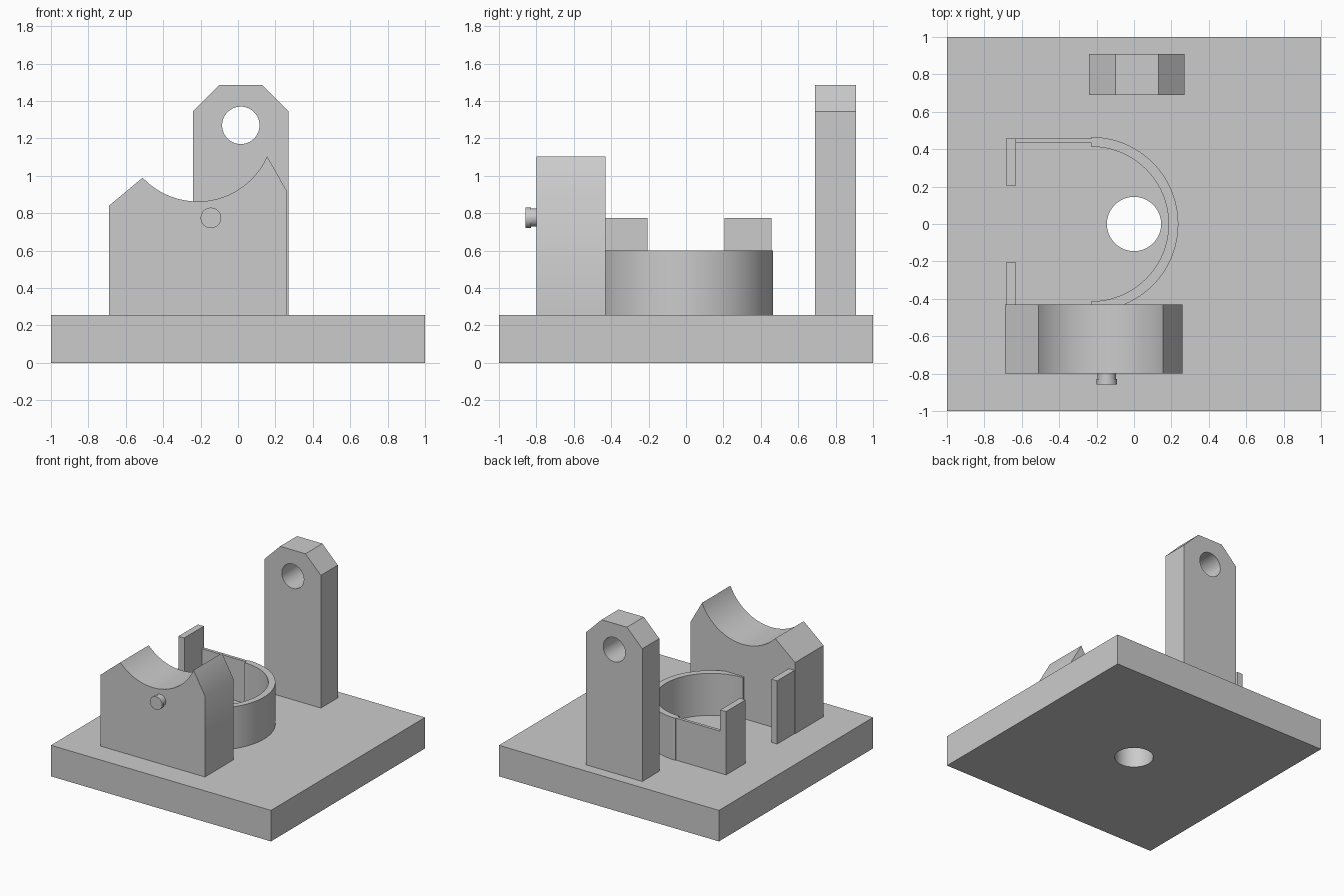
import bpy, bmesh
from math import sin, cos, pi, atan2, hypot, radians
from mathutils import Matrix

if "Cube" in bpy.data.objects:
    bpy.data.objects.remove(bpy.data.objects["Cube"], do_unlink=True)

GREY = (0.6, 0.6, 0.6, 1)
mat = bpy.data.materials.new("plain grey")
mat.use_nodes = True
mat.diffuse_color = GREY
mat.node_tree.nodes["Principled BSDF"].inputs["Base Color"].default_value = GREY

BASE_TOP = 0.255
SINK = 0.25          # parts start slightly inside the base


def activate(ob):
    bpy.ops.object.select_all(action='DESELECT')
    ob.select_set(True)
    bpy.context.view_layer.objects.active = ob


def smooth(ob):
    activate(ob)
    bpy.ops.object.shade_smooth_by_angle(angle=radians(30))


def prism(name, outline, start, end, axis='Z'):
    """Extrude a 2D outline along z, or an x-z outline along y."""
    bm = bmesh.new()
    place = (lambda a, b: (a, b, start)) if axis == 'Z' else (lambda a, b: (a, start, b))
    face = bm.faces.new([bm.verts.new(place(a, b)) for a, b in outline])
    moved = bmesh.ops.extrude_face_region(bm, geom=[face])["geom"]
    step = end - start
    bmesh.ops.translate(bm, verts=[v for v in moved if isinstance(v, bmesh.types.BMVert)],
                        vec=(0, 0, step) if axis == 'Z' else (0, step, 0))
    bmesh.ops.recalc_face_normals(bm, faces=bm.faces)
    mesh = bpy.data.meshes.new(name)
    bm.to_mesh(mesh)
    bm.free()
    ob = bpy.data.objects.new(name, mesh)
    bpy.context.collection.objects.link(ob)
    mesh.materials.append(mat)
    return ob


def rect(x0, x1, y0, y1):
    return [(x0, y0), (x1, y0), (x1, y1), (x0, y1)]


def arc(cx, cy, r, a0, a1, n):
    return [(cx + r * cos(a0 + (a1 - a0) * i / n),
             cy + r * sin(a0 + (a1 - a0) * i / n)) for i in range(n + 1)]


def circle(cx, cy, r, n=64):
    return arc(cx, cy, r, 0, 2 * pi, n)[:-1]


def drill(ob, cutter):
    """Cut a hole and throw the cutter away."""
    cutter.hide_render = True
    mod = ob.modifiers.new("hole", 'BOOLEAN')
    mod.operation, mod.solver, mod.object = 'DIFFERENCE', 'EXACT', cutter
    activate(ob)
    bpy.ops.object.modifier_apply(modifier=mod.name)
    bpy.data.objects.remove(cutter, do_unlink=True)
    smooth(ob)


# Base plate with a central through hole
base = prism("base_plate", rect(-1, 1, -1, 1), 0, BASE_TOP)
drill(base, prism("base_hole_cutter", circle(0, 0, 0.145), -0.1, 0.4))

# Tall rear post with chamfered top and a cross hole
post = prism("rear_post", [(-0.24, SINK), (0.27, SINK), (0.27, 1.345), (0.13, 1.485),
                           (-0.10, 1.485), (-0.24, 1.345)], 0.69, 0.91, 'Y')
drill(post, prism("post_hole_cutter", circle(0.015, 1.27, 0.1), 0.6, 1.0, 'Y'))

# Front cradle block with a round saddle
cx, cz, r = -0.215, 1.268, 0.405
left, right = (-0.51, 0.99), (0.155, 1.105)
a_right = atan2(right[1] - cz, right[0] - cx)
a_left = atan2(left[1] - cz, left[0] - cx)
saddle = arc(cx, cz, r, a_right, a_left, 40)
cradle = prism("front_cradle", [(-0.69, SINK), (0.26, SINK), (0.26, 0.92)] + saddle
               + [(-0.69, 0.84)], -0.80, -0.43, 'Y')
smooth(cradle)

# Pin with a slightly wider head on the cradle front
smooth(prism("pin_shaft", circle(-0.145, 0.777, 0.049, 32), -0.84, -0.79, 'Y'))
smooth(prism("pin_head", circle(-0.145, 0.775, 0.055, 32), -0.857, -0.83, 'Y'))

# Half round collar
collar = prism("half_collar", arc(-0.228, 0, 0.465, -pi / 2, pi / 2, 48)
               + arc(-0.228, 0, 0.413, pi / 2, -pi / 2, 48), SINK, 0.6)
smooth(collar)

# Straight collar arms and upright end tabs on both sides
for side, s in (("left", -1), ("right", 1)):
    prism(side + "_collar_arm", rect(-0.66, -0.22, s * 0.433, s * 0.458), SINK, 0.6)
    prism(side + "_end_tab", rect(-0.685, -0.632, s * 0.205, s * 0.458), SINK, 0.775)
